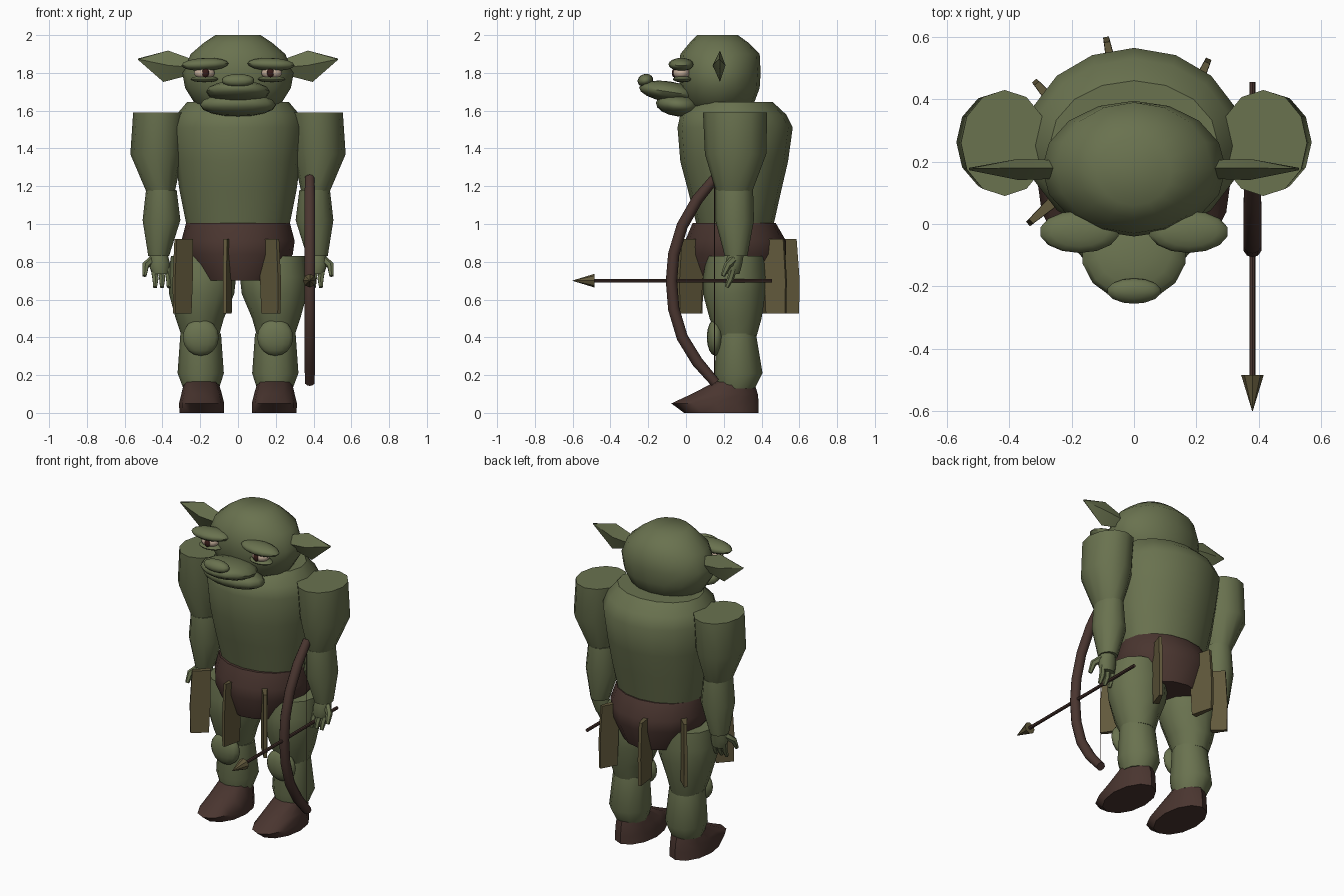
import bpy, bmesh, math
from mathutils import Vector, Matrix


def material(name, rgb):
    m = bpy.data.materials.new(name)
    m.diffuse_color = (*rgb, 1)
    return m


GREEN = material("skin green", (0.142, 0.168, 0.078))
BROWN = material("dark leather", (0.068, 0.036, 0.029))
OLIVE = material("olive cloth", (0.122, 0.100, 0.045))
WHITE = material("eye white", (0.55, 0.42, 0.32))
PUPIL = material("pupil", (0.04, 0.012, 0.01))


def finish(name, bm, mat, angle=40):
    bmesh.ops.recalc_face_normals(bm, faces=bm.faces[:])
    me = bpy.data.meshes.new(name)
    bm.to_mesh(me)
    bm.free()
    me.materials.append(mat)
    ob = bpy.data.objects.new(name, me)
    bpy.context.collection.objects.link(ob)
    bpy.ops.object.select_all(action='DESELECT')
    ob.select_set(True)
    bpy.context.view_layer.objects.active = ob
    bpy.ops.object.shade_smooth_by_angle(angle=math.radians(angle))
    return ob


def skin(bm, loops):
    """Bridge equal point loops and cap both ends."""
    rows = [[bm.verts.new(p) for p in loop] for loop in loops]
    n = len(rows[0])
    for a, b in zip(rows, rows[1:]):
        for i in range(n):
            j = (i + 1) % n
            bm.faces.new((a[i], a[j], b[j], b[i]))
    bm.faces.new(rows[0])
    bm.faces.new(rows[-1])


def loft(name, rings, mat, sides=12, s=1, angle=40):
    """Rings are (z, x0, x1, y0, y1); s = -1 mirrors to the other side."""
    bm = bmesh.new()
    loops = []
    for z, x0, x1, y0, y1 in rings:
        loops.append([(s * ((x0 + x1) / 2 + (x1 - x0) / 2 * math.cos(t)),
                       (y0 + y1) / 2 + (y1 - y0) / 2 * math.sin(t), z)
                      for t in (2 * math.pi * i / sides for i in range(sides))])
    skin(bm, loops)
    return finish(name, bm, mat, angle)


def ellipsoid(name, c, r, mat, tilt=0, roll=0, seg=14, rows=8):
    bm = bmesh.new()
    bmesh.ops.create_uvsphere(bm, u_segments=seg, v_segments=rows, radius=1)
    m = (Matrix.Translation(c) @ Matrix.Rotation(roll, 4, 'Y')
         @ Matrix.Rotation(tilt, 4, 'X') @ Matrix.Diagonal((*r, 1)))
    bmesh.ops.transform(bm, matrix=m, verts=bm.verts[:])
    return finish(name, bm, mat, 60)


def tube(name, pts, radii, mat, sides=8):
    """Round tube along points, with a radius at each one."""
    pts = [Vector(p) for p in pts]
    bm = bmesh.new()
    loops = []
    for i, p in enumerate(pts):
        d = (pts[min(i + 1, len(pts) - 1)] - pts[max(i - 1, 0)]).normalized()
        u = d.cross(Vector((1, 0.01, 0))).normalized()
        v = d.cross(u)
        loops.append([p + radii[i] * (u * math.cos(t) + v * math.sin(t))
                      for t in (2 * math.pi * k / sides for k in range(sides))])
    skin(bm, loops)
    return finish(name, bm, mat)


# Torso and hips
loft("torso", [(0.98, -0.27, 0.27, 0.06, 0.46), (1.18, -0.31, 0.31, 0.01, 0.505),
               (1.33, -0.33, 0.33, -0.03, 0.54), (1.51, -0.35, 0.35, -0.045, 0.565),
               (1.58, -0.325, 0.325, -0.03, 0.53), (1.645, -0.27, 0.27, 0.05, 0.46)],
     GREEN, 16)
loft("hip_wrap", [(0.70, -0.21, 0.21, 0.04, 0.48), (0.84, -0.29, 0.29, -0.01, 0.53),
                  (0.91, -0.30, 0.30, -0.005, 0.53), (1.005, -0.275, 0.275, 0.035, 0.475)],
     BROWN, 16)

# Head and muzzle
loft("head", [(1.58, -0.13, 0.13, 0.06, 0.29), (1.64, -0.23, 0.23, 0.0, 0.36),
              (1.72, -0.28, 0.28, -0.03, 0.39), (1.80, -0.295, 0.295, -0.04, 0.395),
              (1.90, -0.25, 0.25, -0.03, 0.39), (1.96, -0.18, 0.18, 0.02, 0.33),
              (2.00, -0.12, 0.12, 0.06, 0.275)], GREEN, 16, angle=50)
ellipsoid("muzzle", (0, -0.09, 1.70), (0.17, 0.16, 0.055), GREEN, tilt=-0.15)
ellipsoid("jaw", (0, -0.04, 1.63), (0.205, 0.12, 0.06), GREEN, tilt=-0.1)
ellipsoid("nose", (0, -0.215, 1.76), (0.088, 0.042, 0.034), GREEN, tilt=0.3)

# Flapped ring hanging from the hips: each strip points outwards
strips = [(-0.25, 0.08, -0.34, 0.0), (-0.05, 0.08, -0.07, -0.05), (0.13, 0.08, 0.22, -0.04),
          (0.19, 0.42, 0.24, 0.53), (-0.06, 0.45, -0.09, 0.60), (-0.25, 0.38, -0.32, 0.46)]
for x0, y0, x1, y1 in strips:
    a, b = Vector((x0, y0, 0)), Vector((x1, y1, 0))
    side = (b - a).normalized().cross(Vector((0, 0, 1))) * 0.019
    out = (b - a) * 0.12
    bm = bmesh.new()
    skin(bm, [[p + Vector((0, 0, z)) for p in
               (a - side + k * out, a + side + k * out, b + side * 0.5 - m * out, b - side * 0.5 - m * out)]
              for z, k, m in ((0.525, 0.8, 0.2), (0.70, 0.2, 0), (0.92, 0, 0.9))])
    finish("hip_strip", bm, OLIVE, 20)

for s, tag in ((1, "left"), (-1, "right")):
    # Face details
    ellipsoid("brow_" + tag, (s * 0.175, -0.025, 1.845), (0.128, 0.068, 0.034), GREEN, roll=s * 0.04)
    ellipsoid("eye_" + tag, (s * 0.178, -0.025, 1.80), (0.056, 0.045, 0.034), WHITE)
    ellipsoid("pupil_" + tag, (s * 0.172, -0.062, 1.80), (0.019, 0.013, 0.024), PUPIL)
    ellipsoid("lower_lid_" + tag, (s * 0.178, -0.02, 1.767), (0.075, 0.05, 0.017), GREEN)
    # Ear: flat pointed blade with a ridge on each face
    bm = bmesh.new()
    skin(bm, [[(s * x, 0.175 - w, z), (s * xt, 0.18, zt), (s * x, 0.175 + w, z), (s * xb, 0.18, zb)]
              for x, z, w, xt, zt, xb, zb in
              ((0.25, 1.83, 0.03, 0.25, 1.875, 0.25, 1.79),
               (0.37, 1.84, 0.034, 0.37, 1.918, 0.395, 1.752),
               (0.53, 1.873, 0.002, 0.53, 1.876, 0.53, 1.87))])
    finish("ear_" + tag, bm, GREEN, 30)

    # Arm
    loft("upper_arm_" + tag, [(1.17, 0.335, 0.485, 0.16, 0.35), (1.37, 0.29, 0.57, 0.10, 0.425),
                              (1.59, 0.275, 0.555, 0.09, 0.43)], GREEN, 12, s)
    loft("forearm_" + tag, [(0.83, 0.365, 0.475, 0.205, 0.325), (1.02, 0.305, 0.505, 0.155, 0.36),
                            (1.18, 0.325, 0.487, 0.155, 0.355)], GREEN, 12, s)
    loft("palm_" + tag, [(0.735, 0.365, 0.455, 0.215, 0.285), (0.79, 0.36, 0.475, 0.205, 0.30),
                         (0.85, 0.375, 0.465, 0.22, 0.31)], GREEN, 10, s)
    for k in range(3):
        x = 0.375 + 0.036 * k
        tube("finger_" + tag, [(s * x, 0.255, 0.77), (s * (x - 0.01), 0.235, 0.71),
                               (s * (x - 0.008), 0.215, 0.665)], [0.018, 0.018, 0.011], GREEN, 6)
    tube("thumb_" + tag, [(s * 0.455, 0.25, 0.81), (s * 0.49, 0.22, 0.78),
                          (s * 0.495, 0.195, 0.725)], [0.022, 0.02, 0.012], GREEN, 6)

    # Leg and foot
    loft("thigh_" + tag, [(0.41, 0.10, 0.30, 0.16, 0.375), (0.50, 0.075, 0.33, 0.125, 0.40),
                          (0.63, 0.02, 0.365, 0.09, 0.42), (0.72, 0.01, 0.37, 0.09, 0.425),
                          (0.83, 0.03, 0.355, 0.11, 0.415)], GREEN, 12, s)
    loft("shin_" + tag, [(0.13, 0.10, 0.29, 0.17, 0.365), (0.21, 0.075, 0.32, 0.15, 0.405),
                         (0.42, 0.09, 0.305, 0.165, 0.37)], GREEN, 12, s)
    ellipsoid("knee_" + tag, (s * 0.197, 0.155, 0.40), (0.098, 0.045, 0.098), GREEN)
    loft("shoe_" + tag, [(0.0, 0.075, 0.31, -0.01, 0.385), (0.05, 0.073, 0.312, -0.078, 0.385),
                         (0.10, 0.085, 0.30, 0.03, 0.38), (0.165, 0.105, 0.285, 0.155, 0.36)],
         BROWN, 12, s)

# Bow, string and arrow, held on the left side
X = 0.38
bow = [(0.155, 1.245), (0.06, 1.13), (-0.02, 0.99), (-0.065, 0.84), (-0.077, 0.70),
       (-0.065, 0.55), (-0.02, 0.40), (0.06, 0.27), (0.155, 0.16)]
tube("bow", [(X, y, z) for y, z in bow], [0.026] + [0.03] * 7 + [0.026], BROWN, 10)
tube("bow_string", [(X, 0.15, 0.17), (X, 0.15, 1.24)], [0.0025] * 2, BROWN, 4)
tube("arrow_shaft", [(X, 0.455, 0.70), (X, -0.5, 0.70)], [0.01] * 2, BROWN, 8)
tube("arrow_head", [(X, -0.485, 0.70), (X, -0.60, 0.70)], [0.036, 0.001], OLIVE, 8)
